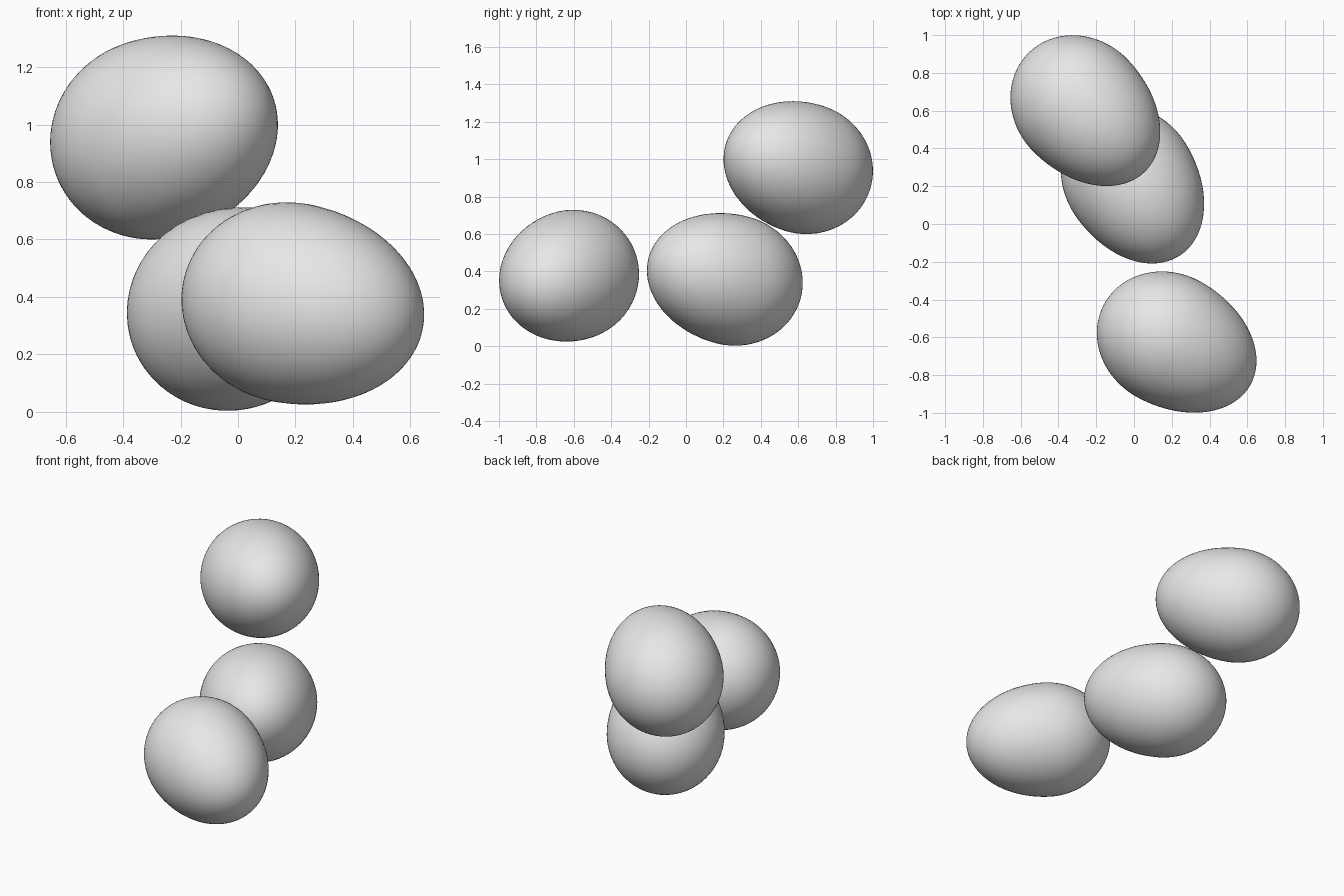
import bpy
import bmesh
from mathutils import Vector

cube = bpy.data.objects.get("Cube")
if cube:
    bpy.data.objects.remove(cube, do_unlink=True)

# Shell colour
shell = bpy.data.materials.new("shell_grey")
shell.use_nodes = True
grey = (0.8, 0.8, 0.8, 1.0)
shell.diffuse_color = grey
shell.node_tree.nodes["Principled BSDF"].inputs["Base Color"].default_value = grey

RADIUS = 0.349   # widest radius
TIP = 0.5        # widest ring to pointed end
BASE = 0.39      # widest ring to blunt end


def add_egg(name, centre, direction):
    """Smooth egg whose pointed end faces the given direction."""
    bm = bmesh.new()
    bmesh.ops.create_uvsphere(bm, u_segments=64, v_segments=48, radius=1)
    for v in bm.verts:
        v.co.x *= RADIUS
        v.co.y *= RADIUS
        v.co.z *= TIP if v.co.z > 0 else BASE
    for f in bm.faces:
        f.smooth = True
    mesh = bpy.data.meshes.new(name)
    bm.to_mesh(mesh)
    bm.free()
    mesh.materials.append(shell)
    egg = bpy.data.objects.new(name, mesh)
    egg.location = centre
    egg.rotation_euler = Vector(direction).to_track_quat("Z", "Y").to_euler()
    bpy.context.collection.objects.link(egg)
    return egg


# Two eggs on the ground and one resting higher at the back
add_egg("upper_egg", (-0.286, 0.63, 0.951), (0.68, -0.70, 0.235))
add_egg("middle_egg", (-0.026, 0.247, 0.354), (0.53, -0.82, 0.22))
add_egg("front_egg", (0.183, -0.61, 0.379), (0.86, -0.48, -0.17))
